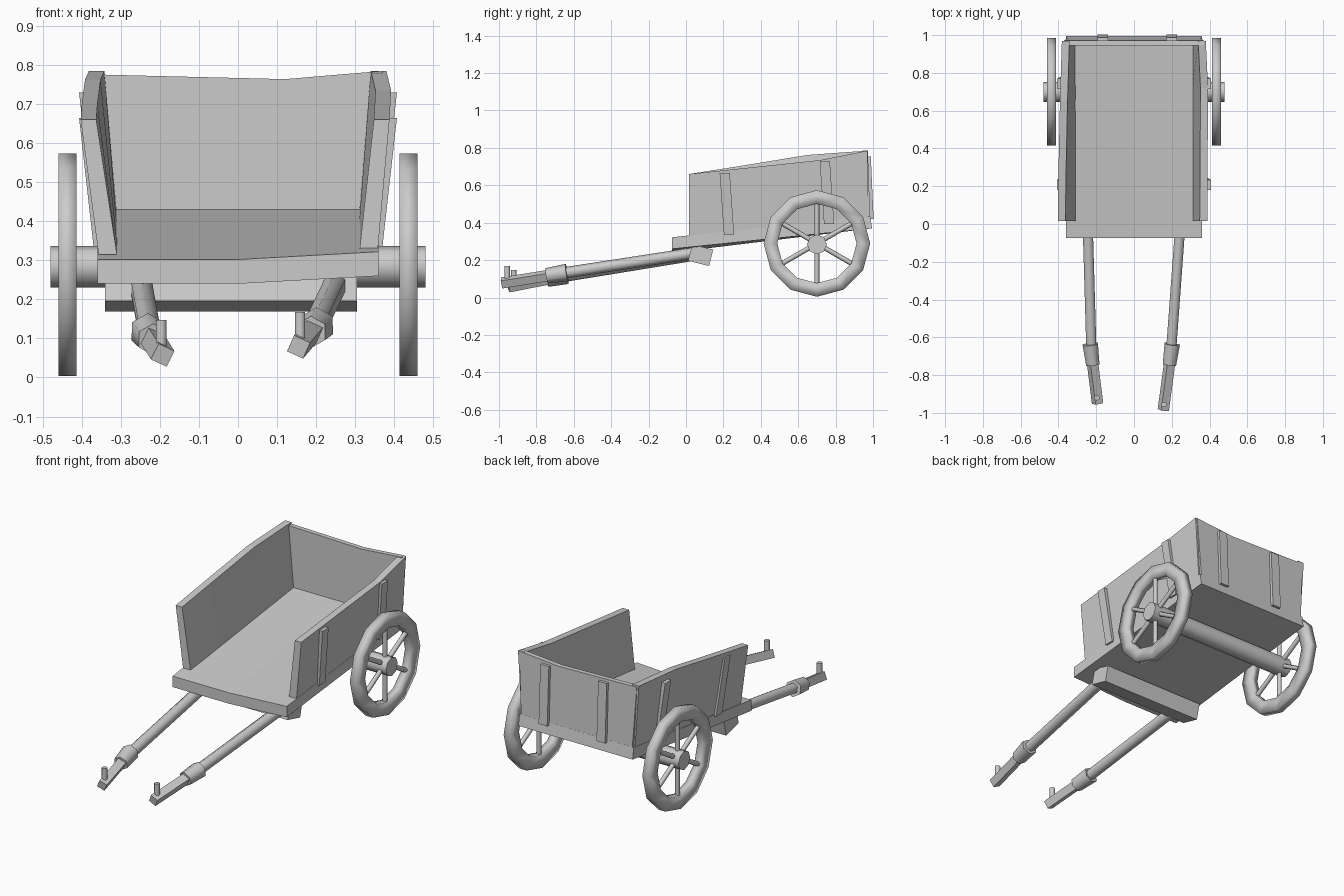
import bpy, bmesh, math
from mathutils import Vector, Matrix

cube = bpy.data.objects.get("Cube")
if cube:
    bpy.data.objects.remove(cube, do_unlink=True)

grey = bpy.data.materials.new("plain_grey")
grey.use_nodes = True
GREY = (0.6, 0.6, 0.6, 1)
grey.diffuse_color = GREY
grey.node_tree.nodes["Principled BSDF"].inputs["Base Color"].default_value = GREY


def finish(name, bm, smooth=False):
    bmesh.ops.recalc_face_normals(bm, faces=bm.faces)
    mesh = bpy.data.meshes.new(name)
    for f in bm.faces:
        f.smooth = smooth
    bm.to_mesh(mesh)
    bm.free()
    mesh.materials.append(grey)
    obj = bpy.data.objects.new(name, mesh)
    bpy.context.collection.objects.link(obj)
    return obj


def loft(name, sections, closed=False, smooth=False):
    """Skin a run of matching cross-sections."""
    bm = bmesh.new()
    rings = [[bm.verts.new(p) for p in s] for s in sections]
    n = len(rings[0])
    pairs = list(zip(rings, rings[1:]))
    if closed:
        pairs.append((rings[-1], rings[0]))
    else:
        bm.faces.new(rings[0])
        bm.faces.new(rings[-1])
    for a, b in pairs:
        for i in range(n):
            j = (i + 1) % n
            bm.faces.new((a[i], a[j], b[j], b[i]))
    return finish(name, bm, smooth)


def rod(name, a, b, r, sides=8, r2=None, smooth=True, spin=0):
    """Tapered bar between two points."""
    a, b = Vector(a), Vector(b)
    d = b - a
    m = (Matrix.Translation((a + b) / 2) @ d.to_track_quat('Z', 'Y').to_matrix().to_4x4()
         @ Matrix.Rotation(spin, 4, 'Z'))
    bm = bmesh.new()
    bmesh.ops.create_cone(bm, cap_ends=True, segments=sides, radius1=r,
                          radius2=r if r2 is None else r2, depth=d.length, matrix=m)
    obj = finish(name, bm, smooth)
    if smooth:
        bpy.ops.object.select_all(action='DESELECT')
        obj.select_set(True)
        bpy.context.view_layer.objects.active = obj
        bpy.ops.object.shade_smooth_by_angle(angle=math.radians(62))
    return obj


def floor_z(y):
    return 0.315 + 0.115 * (y + 0.08) / 1.08


# Floor slab, slightly warped at the front
loft("floor", [[(x, -0.075, zf - 0.062), (x, 0.995, 0.37),
                (x, 0.985, 0.435), (x, -0.075, zf)]
               for x, zf in ((-0.36, 0.302), (0, 0.302), (0.36, 0.322))])


# Leaning side walls: stations are (y, top height, top outer x)
def side_wall(name, side, stations):
    sections = []
    for y, top, x in stations:
        z = floor_z(y) - 0.01
        sections.append([(side * 0.357, y, z), (side * 0.31, y, z),
                         (side * (x - 0.04), y, top), (side * x, y, top)])
    loft(name, sections)


side_wall("left_wall", 1, [(0.015, 0.66, 0.388), (0.72, 0.735, 0.392), (0.97, 0.785, 0.38)])
side_wall("right_wall", -1, [(0.015, 0.66, 0.403), (0.27, 0.7, 0.4),
                             (0.65, 0.762, 0.392), (0.97, 0.785, 0.382)])

# Tailboard with a dipped top edge
loft("back_wall", [[(xb, 0.945, 0.42), (xb, 0.985, 0.42), (xt, 0.972, z), (xt, 0.945, z)]
                   for xb, xt, z in ((-0.35, -0.37, 0.776), (0.12, 0.12, 0.764),
                                     (0.35, 0.37, 0.785))])

# Upright battens on the walls
for side, word in ((1, "left"), (-1, "right")):
    for y, top, place in ((0.207, 0.665, "front"), (0.742, 0.73, "rear")):
        rings = []
        for yy, z, x in ((y + 0.023, floor_z(y) - 0.01, 0.345), (y, top, 0.382)):
            rings.append([(side * (x + dx), yy + dy, z) for dx, dy in
                          ((0, -0.027), (0.025, -0.027), (0.025, 0.027), (0, 0.027))])
        loft(f"{word}_{place}_batten", rings)
for x, word in ((0.2, "left"), (-0.165, "right")):
    loft(f"back_{word}_batten", [[(x + dx, y + dy, z) for dx, dy in
                                 ((-0.027, -0.02), (0.027, -0.02), (0.027, 0.02), (-0.027, 0.02))]
                                for y, z in ((0.983, 0.42), (0.968, 0.755))])

# Axle
AY, AZ = 0.7, 0.289
rod("axle", (-0.48, AY, AZ - 0.005), (0.48, AY, AZ - 0.005), 0.053)

# Wheels: twelve-sided rims with six spokes
for side, word in ((1, "left"), (-1, "right")):
    cx = side * 0.437
    rim = []
    for i in range(12):
        a = math.tau * i / 12
        rim.append([(cx + dx, AY + r * math.cos(a), AZ + r * math.sin(a)) for dx, r in
                    ((-0.023, 0.285), (0.023, 0.285), (0.023, 0.212), (-0.023, 0.212))])
    loft(f"{word}_wheel_rim", rim, closed=True, smooth=True)
    for i in range(6):
        a = math.pi / 2 + math.tau * i / 6
        c, s = math.cos(a), math.sin(a)
        rod(f"{word}_spoke_{i + 1}", (cx, AY + 0.03 * c, AZ + 0.03 * s),
            (cx, AY + 0.22 * c, AZ + 0.22 * s), 0.013, 6)

# Cross bar under the floor
t = math.radians(-14)
corners = [(-0.058, -0.045), (0.058, -0.045), (0.058, 0.045), (-0.058, 0.045)]
loft("cross_bar", [[(x, 0.078 + u * math.cos(t) - v * math.sin(t),
                     0.226 + u * math.sin(t) + v * math.cos(t)) for u, v in corners]
                   for x in (-0.34, 0.305)])

# Pulling shafts with collars, handles and pegs
for word, root, joint, tip in (
        ("left", (0.25, 0.06, 0.24), (0.195, -0.69, 0.125), (0.155, -0.985, 0.078)),
        ("right", (-0.247, 0.06, 0.23), (-0.225, -0.69, 0.108), (-0.193, -0.95, 0.057))):
    root, joint, tip = Vector(root), Vector(joint), Vector(tip)
    rod(f"{word}_shaft", root, joint, 0.031, 6)
    d = (tip - joint).normalized()
    rod(f"{word}_collar", joint - d * 0.055, joint + d * 0.055, 0.047, 6, 0.041)
    rod(f"{word}_handle", joint, tip, 0.032, 4, smooth=False, spin=math.radians(20))
    peg = tip - d * 0.03
    rod(f"{word}_peg", peg, peg + Vector((0, 0, 0.085)), 0.015, 6)
